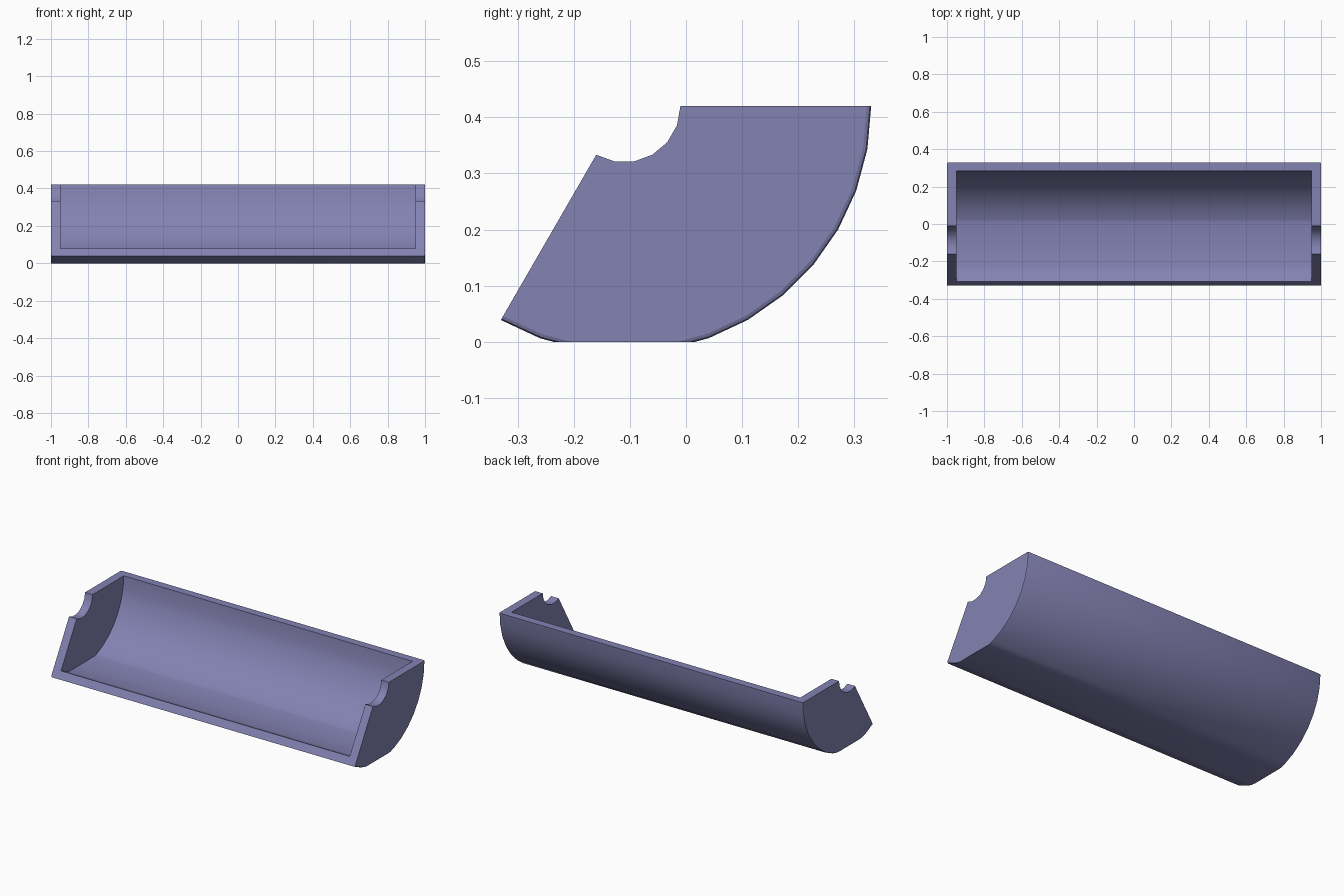
import bpy, bmesh, math

if "Cube" in bpy.data.objects:
    bpy.data.objects.remove(bpy.data.objects["Cube"], do_unlink=True)

CY, CZ = -0.11, 0.42          # axis of the round trough
R_OUT, R_IN, R_NOTCH = 0.44, 0.393, 0.10
FILLET, FLOOR = 0.008, 0.047

mat = bpy.data.materials.new("dusty violet")
mat.use_nodes = True
colour = (0.23, 0.225, 0.45, 1)
mat.diffuse_color = colour
mat.node_tree.nodes["Principled BSDF"].inputs["Base Color"].default_value = colour


def arc(r, start, end, step):
    """Points (y, z) on an arc below the axis; 0 is the back, 90 straight down."""
    return [(CY + r * math.cos(math.radians(a)), CZ - r * math.sin(math.radians(a)))
            for a in range(start, end + 1, step)]


def loft(name, sections, cut_z):
    """Join profiles along x, cap the ends and slice the underside flat."""
    bm = bmesh.new()
    rings = [[bm.verts.new((x, y, z)) for y, z in pts] for x, pts in sections]
    n = len(rings[0])
    for a, b in zip(rings, rings[1:]):
        for i in range(n):
            j = (i + 1) % n
            bm.faces.new((a[i], a[j], b[j], b[i]))
    bm.faces.new(rings[0])
    bm.faces.new(rings[-1])
    bmesh.ops.bisect_plane(bm, geom=bm.verts[:] + bm.edges[:] + bm.faces[:],
                           plane_co=(0, 0, cut_z), plane_no=(0, 0, -1), clear_outer=True)
    bmesh.ops.holes_fill(bm, edges=[e for e in bm.edges if e.is_boundary], sides=0)
    bmesh.ops.recalc_face_normals(bm, faces=bm.faces[:])
    mesh = bpy.data.meshes.new(name)
    bm.to_mesh(mesh)
    bm.free()
    mesh.materials.append(mat)
    obj = bpy.data.objects.new(name, mesh)
    bpy.context.collection.objects.link(obj)
    return obj


# Outer body: 120 degree sector with a bearing notch and rounded end rims
def sector(r):
    return arc(r, 0, 120, 10) + arc(R_NOTCH, 0, 120, 20)[::-1]


half = []
for k in range(3):
    t = math.radians(45 * k)
    half.append((1 - FILLET * (1 - math.cos(t)), sector(R_OUT - FILLET * (1 - math.sin(t)))))
sections = [(-x, p) for x, p in half] + half[::-1]
trough = loft("trough", sections, 0.0)

# Cavity cutter: open above both rims, with a flat floor
hollow = arc(R_IN, -10, 130, 10) + [(CY - 0.1, CZ + 0.173)]
cutter = loft("cavity_cutter", [(-0.95, hollow), (0.95, hollow)], FLOOR)
cutter.hide_render = True

bpy.ops.object.select_all(action='DESELECT')
trough.select_set(True)
bpy.context.view_layer.objects.active = trough
mod = trough.modifiers.new("cavity", 'BOOLEAN')
mod.operation = 'DIFFERENCE'
mod.solver = 'EXACT'
mod.object = cutter
bpy.ops.object.modifier_apply(modifier=mod.name)
bpy.data.objects.remove(cutter, do_unlink=True)

# Smooth curved walls, flat end plates
bpy.ops.object.shade_smooth_by_angle(angle=math.radians(30))
for p in trough.data.polygons:
    if abs(p.normal.x) > 0.99:
        p.use_smooth = False
